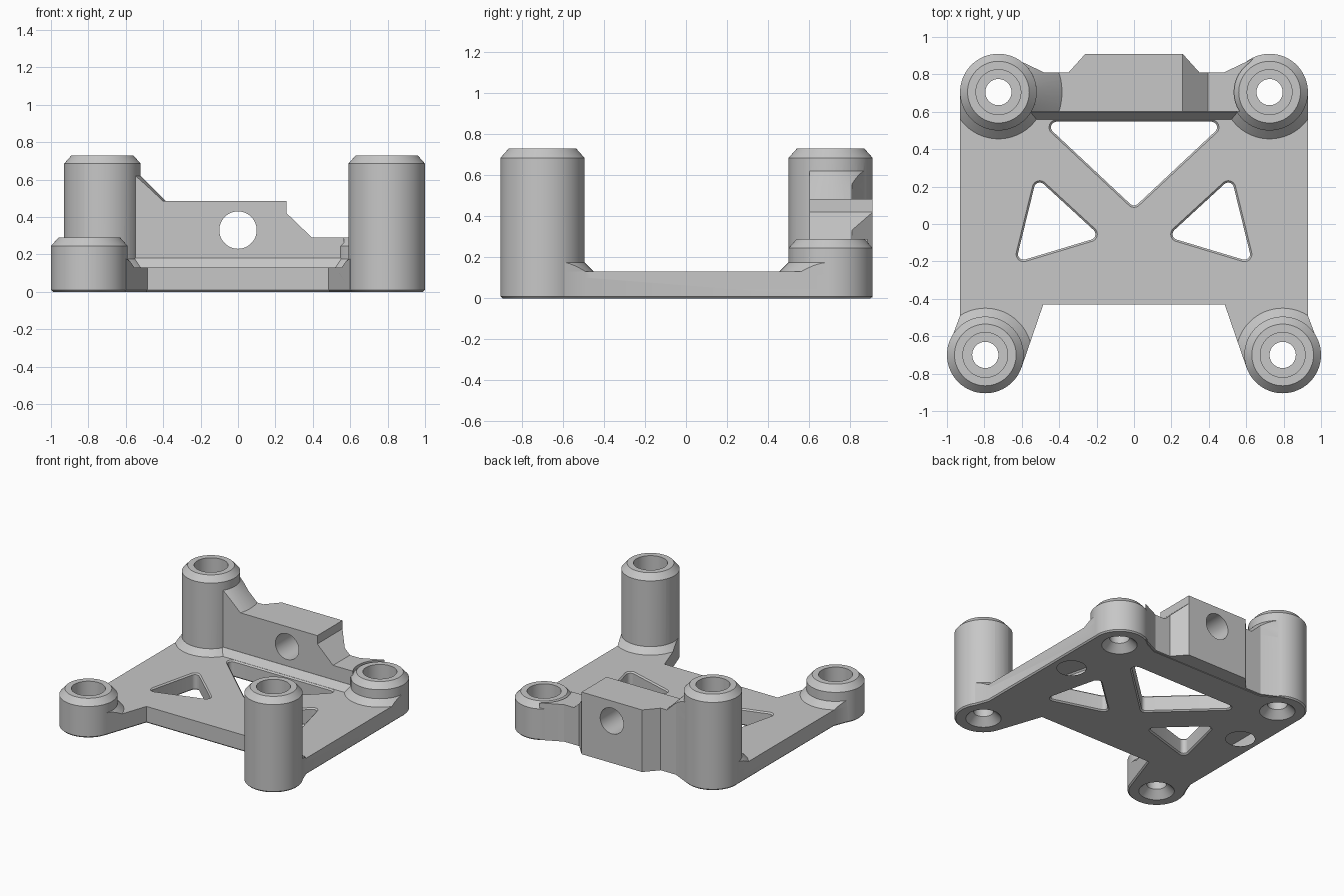
import bpy, bmesh
from math import sin, cos, radians, pi
from mathutils import Vector

cube = bpy.data.objects.get("Cube")
if cube:
    bpy.data.objects.remove(cube, do_unlink=True)

grey = bpy.data.materials.new("neutral grey")
grey.use_nodes = True
grey.diffuse_color = (0.57, 0.57, 0.57, 1)
grey.node_tree.nodes["Principled BSDF"].inputs["Base Color"].default_value = grey.diffuse_color

PLATE, FILLET, EDGE = 0.13, 0.18, 0.01
POST_R = 0.205
SHORT, TALL = 0.29, 0.73
posts = [(-0.725, 0.705, TALL), (0.725, 0.705, SHORT),
         (-0.795, -0.70, SHORT), (0.795, -0.70, TALL)]


def loft(name, rings):
    """Solid skinned through matching rings of points, capped at both ends."""
    bm = bmesh.new()
    loops = [[bm.verts.new(p) for p in ring] for ring in rings]
    n = len(loops[0])
    for a, b in zip(loops, loops[1:]):
        for i in range(n):
            j = (i + 1) % n
            bm.faces.new((a[i], a[j], b[j], b[i]))
    caps = [bm.faces.new(loops[0]), bm.faces.new(loops[-1])]
    bmesh.ops.recalc_face_normals(bm, faces=bm.faces)
    bmesh.ops.triangulate(bm, faces=caps)
    mesh = bpy.data.meshes.new(name)
    bm.to_mesh(mesh)
    bm.free()
    mesh.materials.append(grey)
    ob = bpy.data.objects.new(name, mesh)
    bpy.context.collection.objects.link(ob)
    return ob


def grow(outline, d):
    """Offset a closed outline outwards by d (inwards if negative)."""
    pts = [Vector(p) for p in outline]
    area = sum(pts[i - 1].cross(p) for i, p in enumerate(pts))
    side = 1 if area > 0 else -1
    out = []
    for i, p in enumerate(pts):
        a = (p - pts[i - 1]).normalized()
        b = (pts[(i + 1) % len(pts)] - p).normalized()
        na, nb = Vector((a.y, -a.x)), Vector((b.y, -b.x))
        out.append(p + (na + nb) * (side * d / (1 + na.dot(nb))))
    return out


def stack(name, outline, layers):
    """Vertical solid from (height, growth) layers of one outline."""
    return loft(name, [[(x, y, z) for x, y in grow(outline, d)] for z, d in layers])


def lathe(name, x, y, profile, n=64):
    turn = [2 * pi * i / n for i in range(n)]
    return loft(name, [[(x + r * cos(t), y + r * sin(t), z) for t in turn] for r, z in profile])


def combine(target, tool, operation):
    """Apply a boolean and discard the tool."""
    mod = target.modifiers.new("combine", 'BOOLEAN')
    mod.operation, mod.object, mod.solver = operation, tool, 'EXACT'
    bpy.context.view_layer.update()
    graph = bpy.context.evaluated_depsgraph_get()
    mesh = bpy.data.meshes.new_from_object(target.evaluated_get(graph))
    target.modifiers.clear()
    target.data = mesh
    bpy.data.objects.remove(tool, do_unlink=True)


def mirrored(half):
    return half + [(-x, y) for x, y in reversed(half)]


def circle(x, y, r, n=48):
    return [(x + r * cos(2 * pi * i / n), y + r * sin(2 * pi * i / n)) for i in range(n)]


def rounded(points, r, steps=8):
    """Polygon with circular corners of radius r."""
    out = []
    pts = [Vector(p) for p in points]
    for i, p in enumerate(pts):
        a = (pts[i - 1] - p).normalized()
        b = (pts[(i + 1) % len(pts)] - p).normalized()
        half = a.angle(b) / 2
        centre = p + (a + b).normalized() * (r / sin(half))
        reach = r * cos(half) / sin(half)
        start, end = p + a * reach - centre, p + b * reach - centre
        arc = pi - 2 * half
        for k in range(steps + 1):
            t = k / steps
            out.append(centre + (start * sin((1 - t) * arc) + end * sin(t * arc)) / sin(arc))
    return out


# Base plate with two front arms and a chamfered lower rim
outline = mirrored([(0.485, -0.43), (0.60, -0.764), (0.795, -0.70), (0.992, -0.655),
                    (0.93, -0.49), (0.929, 0.70), (0.725, 0.70), (0.64, 0.88), (0.48, 0.80)])
body = stack("mounting_bracket", outline, [(0, -EDGE), (EDGE, 0), (PLATE, 0)])

# Rear wall: plan shape trimmed by its front elevation
bx, by, _ = posts[1]
arc = [(bx + 0.19 * cos(radians(a)), by + 0.19 * sin(radians(a))) for a in range(213, 124, -8)]
plan = mirrored(arc + [(0.64, 0.886), (0.48, 0.81), (0.35, 0.81), (0.26, 0.91)])
wall = stack("rear_wall", plan, [(0.003, 0), (0.485, 0)])
elevation = [(-0.9, -0.1), (-0.9, 0.6), (0.26, 0.6), (0.26, 0.42),
             (0.395, SHORT), (0.9, SHORT), (0.9, -0.1)]
combine(wall, loft("wall_shape", [[(x, y, z) for x, z in elevation] for y in (0.4, 1.1)]), 'INTERSECT')

# Conical brace between the wall and the tall rear post
brace = lathe("post_brace", -bx, by, [(0.37, 0.455), (0.205, 0.62)], 96)
combine(brace, stack("brace_clip", plan, [(0.3, 0), (0.8, 0)]), 'INTERSECT')
combine(wall, brace, 'UNION')

# Sloped foot along the front of the wall
foot = [(0.56, 0.06), (0.56, PLATE), (0.60, FILLET), (0.65, FILLET), (0.65, 0.06)]
combine(wall, loft("wall_foot", [[(x, y, z) for y, z in foot] for x in (-0.56, 0.56)]), 'UNION')
combine(body, wall, 'UNION')

# Posts with chamfered tops and conical feet that stop at the plate outline
for x, y, top in posts:
    collar = lathe("post_foot", x, y, [(0.28, 0.10), (0.20, FILLET)])
    combine(collar, stack("foot_clip", outline, [(0.05, 0), (0.4, 0)]), 'INTERSECT')
    combine(body, collar, 'UNION')
    post = lathe("post", x, y, [(POST_R - EDGE, 0), (POST_R, EDGE), (POST_R, top - 0.045),
                                (0.165, top)])
    combine(body, post, 'UNION')

# Stepped bores with countersinks underneath
for x, y, top in posts:
    bore = lathe("bore_cutter", x, y, [(0.135, -0.01), (0.125, 0), (0.07, 0.055), (0.07, 0.15),
                                       (0.12, 0.15), (0.12, top + 0.05)])
    combine(body, bore, 'DIFFERENCE')

# Lightening windows and round holes, with slightly opened rims
openings = [rounded([(0.49, 0.547), (-0.49, 0.547), (0, 0.088)], 0.03)]
for side in (-1, 1):
    openings.append(rounded([(0.177 * side, -0.068), (0.521 * side, 0.248), (0.632 * side, -0.205)], 0.03))
    openings.append(circle(0.775 * side, 0.24, 0.093))
rims = [(-EDGE, EDGE), (0, EDGE), (EDGE, 0), (PLATE - EDGE, 0), (PLATE, EDGE), (PLATE + 0.005, EDGE)]
for shape in openings:
    combine(body, stack("window_cutter", shape, rims), 'DIFFERENCE')

# Cross hole through the rear wall
hole = circle(0, 0.33, 0.1)
combine(body, loft("cross_hole", [[(x, y, z) for x, z in hole] for y in (0.5, 1.0)]), 'DIFFERENCE')

# Smooth round surfaces, keep sharp edges
bpy.ops.object.select_all(action='DESELECT')
body.select_set(True)
bpy.context.view_layer.objects.active = body
bpy.ops.object.shade_smooth_by_angle(angle=radians(25))
